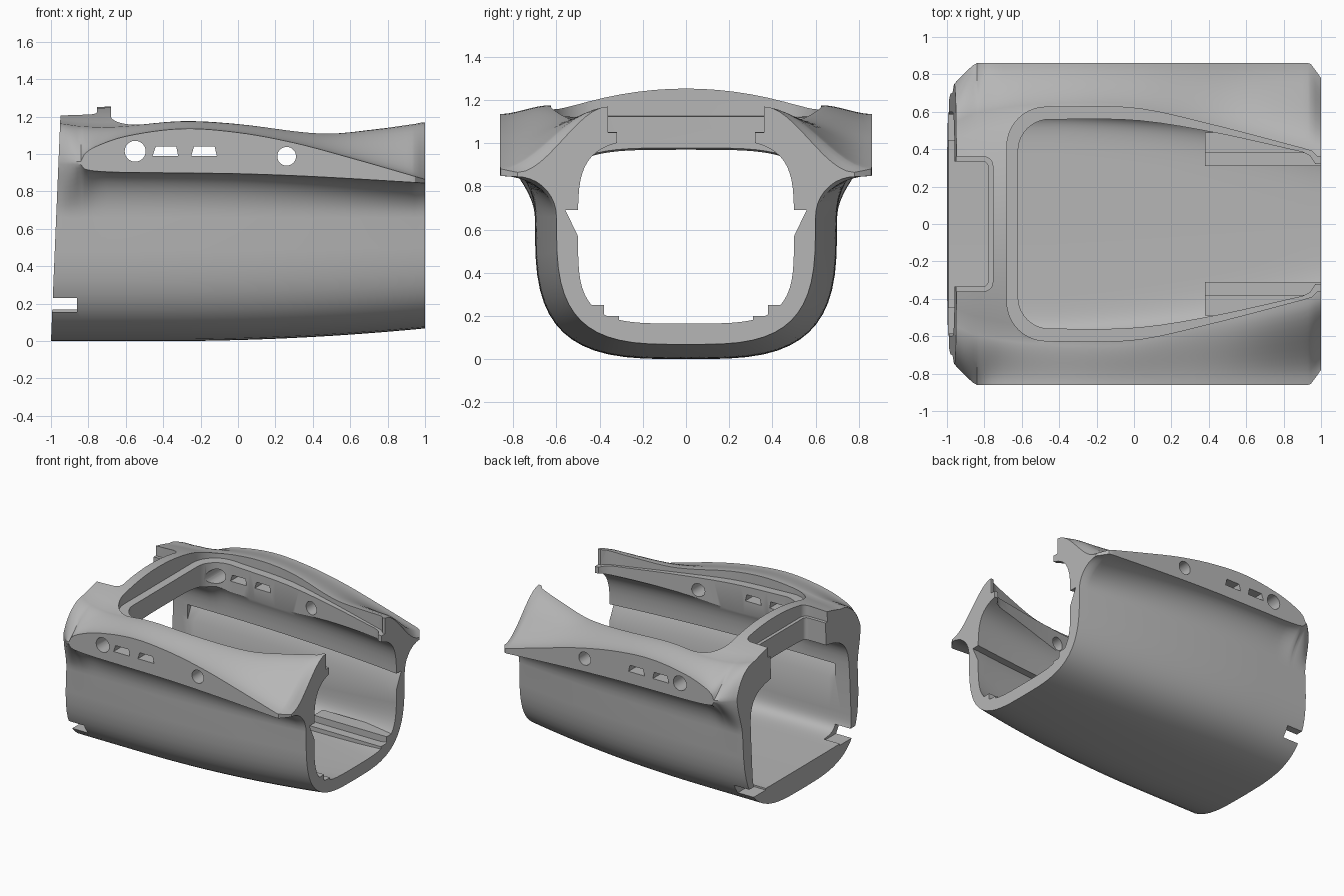
import bpy, bmesh, math

if "Cube" in bpy.data.objects:
    bpy.data.objects.remove(bpy.data.objects["Cube"])

grey = bpy.data.materials.new("plain grey")
grey.use_nodes = True
grey.diffuse_color = (0.47, 0.47, 0.47, 1)
grey.node_tree.nodes["Principled BSDF"].inputs["Base Color"].default_value = (0.47, 0.47, 0.47, 1)


def make(name, bm):
    bmesh.ops.recalc_face_normals(bm, faces=bm.faces)
    me = bpy.data.meshes.new(name)
    bm.to_mesh(me)
    bm.free()
    me.materials.append(grey)
    ob = bpy.data.objects.new(name, me)
    bpy.context.collection.objects.link(ob)
    return ob


def loft(name, rings):
    bm = bmesh.new()
    loops = [[bm.verts.new(p) for p in r] for r in rings]
    n = len(loops[0])
    for a, b in zip(loops, loops[1:]):
        for i in range(n):
            j = (i + 1) % n
            bm.faces.new((a[i], a[j], b[j], b[i]))
    bm.faces.new(loops[0])
    bm.faces.new(loops[-1])
    return make(name, bm)


def curve(keys):
    """Smooth interpolation through (x, value) keys."""
    def f(x):
        if x <= keys[0][0]:
            return keys[0][1]
        for i in range(len(keys) - 1):
            (x0, v0), (x1, v1) = keys[i], keys[i + 1]
            if x <= x1:
                h = x1 - x0
                m0 = (v1 - keys[i - 1][1]) / (x1 - keys[i - 1][0]) if i else (v1 - v0) / h
                m1 = (keys[i + 2][1] - v0) / (keys[i + 2][0] - x0) if i + 2 < len(keys) else (v1 - v0) / h
                t = (x - x0) / h
                return (v0 * (1 + 2 * t) * (1 - t) ** 2 + m0 * h * t * (1 - t) ** 2
                        + v1 * t * t * (3 - 2 * t) + m1 * h * t * t * (t - 1))
        return keys[-1][1]
    return f


def ramp(x, a, b):
    return max(0, min(1, (x - a) / (b - a)))


def ease(t):
    return t * t * (3 - 2 * t)


# Lengthwise shape of the shell
wing_top = curve([(-.84, .96), (-.82, 1.0), (-.76, 1.04), (-.6, 1.095), (-.3, 1.135), (0, 1.115), (.3, 1.06), (.6, .98), (1, .865)])
wing_low = curve([(-.84, .945), (-.82, .92), (-.7, .905), (-.4, .9), (0, .895), (.4, .88), (1, .845)])
wing_y = curve([(-1, .75), (-.92, .81), (-.84, .86), (-.83, .86), (.93, .86), (.945, .855), (1, .78)])
edge_y = curve([(-1, .52), (-.7, .6), (-.3, .63), (0, .62), (.45, .51), (.9, .4), (1, .36)])
edge_z = curve([(-1, 1.165), (-.7, 1.145), (-.3, 1.175), (0, 1.16), (.45, 1.11), (.75, 1.135), (1, 1.17)])
crown = curve([(-1, 1.245), (-.6, 1.252), (.4, 1.2), (1, 1.19)])


def half_width(x):
    return .70 - .1 * ramp(x, -.6, 1) ** 2


def keel(x):
    return .068 * ramp(x, -.4, 1) ** 2


def lean(x, z):
    return x + .042 * z * ramp(x, -.86, -1)


def outer_ring(x):
    w, k, zt, zl, wy = half_width(x), keel(x), wing_top(x), wing_low(x), wing_y(x)
    ey, ez, zc = edge_y(x), edge_z(x), crown(x)
    soft = ease(ramp(x, -.7, -.98))          # rounds the shell ahead of the wing
    pts = []
    for i in range(15):                      # rounded tub
        a = math.pi / 2 * i / 14
        pts.append((w * math.sin(a) ** .6, .66 - (.66 - k) * math.cos(a) ** .6))
    for i in range(1, 10):                   # fillet below the wing
        t = i / 9
        a = math.pi / 2 * t
        fy, fz = 1 - math.cos(a), math.sin(a)
        fy += (ease(t) - fy) * soft
        fz += (t - fz) * soft
        pts.append((w + (wy - w) * fy, .66 + (zl - .66) * fz))
    for i in range(13):                      # fillet above the wing
        t = i / 12
        a = math.pi / 2 * t
        fy, fz = t, ease(t)
        fy += (1 - math.cos(a) - fy) * soft * .6
        fz += (math.sin(a) - fz) * soft
        pts.append((wy + (ey - wy) * fy, zt + (ez - zt) * fz))
    for i in range(1, 9):                    # crown
        t = 1 - i / 8
        pts.append((ey * t, zc - (zc - ez) * t * t))
    pts += [(-y, z) for y, z in pts[-2:0:-1]]
    return [(lean(x, z), y, z) for y, z in pts]


def inner_ring(x):
    """Cabin hollow with a level floor whose corners get rounder to the rear."""
    c = max(-1, min(1, x))
    w = half_width(c) - .1
    hi = .97 + .07 * ramp(c, -.62, -.52) - .02 * max(0, c)
    low_power = 2 / (10 - 6 * ramp(c, -.4, 1))
    ring = []
    for i in range(64):
        a = math.tau * i / 64
        s, q = math.sin(a), math.cos(a)
        h, p = (hi - .6, .5) if s > 0 else (.6 - .165, low_power)
        ring.append((x, w * math.copysign(abs(q) ** p, q), .6 + h * math.copysign(abs(s) ** p, s)))
    return ring


nose = [-1, -.97, -.94, -.91, -.88, -.86, -.84, -.835, -.83, -.82, -.8, -.78, -.76, -.73, -.7]
xs = nose + [-.7 + .05 * i for i in range(1, 33)] + [.93, .945, .97, 1]
body = loft("fuselage_shell", [outer_ring(x) for x in xs])


def prism(name, outline, axis, lo, hi):
    """Extrude an outline upward (axis z) or sideways (axis y); lo may depend on x."""
    low = lo if callable(lo) else (lambda x: lo)
    if axis == "z":
        rings = [[(x, y, low(x)) for x, y in outline], [(x, y, hi) for x, y in outline]]
    else:
        rings = [[(x, low(x), z) for x, z in outline], [(x, hi, z) for x, z in outline]]
    return loft(name, rings)


def mirrored(half):
    return half + [(x, -y) for x, y in reversed(half)]


def corner(cx, cy, r, n=10):
    return [(cx - r * math.cos(math.pi / 2 * i / n), cy + r * math.sin(math.pi / 2 * i / n)) for i in range(n + 1)]


def circle(cx, cz, r):
    return [(cx + r * math.cos(math.tau * i / 32), cz + r * math.sin(math.tau * i / 32)) for i in range(32)]


def along(f, a, b, n):
    return [(a + (b - a) * i / n, f(a + (b - a) * i / n)) for i in range(n + 1)]


def notch(back, side, r):
    arc = [(-x, y) for x, y in corner(back + r, side - r, r)]
    return mirrored([(-1.2, side)] + arc[::-1])


def groove(side):
    """Wedge-shaped groove along the cabin wall."""
    rings = []
    for x in [-.85 + .1 * i for i in range(19)] + [1.05]:
        w = half_width(x) - .1
        rings.append([(x, side * (w + d), z) for d, z in ((-.04, .69), (.055, .69), (-.005, .565), (-.04, .565))])
    return loft("wall_groove_cutter", rings)


rim_out = curve([(-.46, .625), (0, .62), (.4, .535), (.9, .405)])
rim_in = curve([(-.44, .56), (0, .555), (.4, .495), (.9, .385)])
out_half = corner(-.47, .415, .21) + along(rim_out, -.4, .9, 12) + [(.95, .39), (.98, .36), (1.2, .36)]
in_half = corner(-.45, .39, .17) + along(rim_in, -.4, .9, 12) + [(.94, .365), (.97, .32), (1.2, .32)]

cutters = [
    loft("cabin_cutter", [inner_ring(x) for x in [-1.1] + [-1 + .05 * i for i in range(41)] + [1.1]]),
    prism("hatch_cutter", mirrored(in_half), "z", .7, 1.5),
    prism("ledge_cutter", mirrored(out_half), "z", lambda x: 1.095 - .045 * x, 1.5),
    prism("front_notch_cutter", notch(-.78 * -1, .335, .03), "z", .7, 1.5),
    prism("front_recess_cutter", notch(.755, .36, .05), "z", 1.13, 1.5),
    prism("spar_hole_cutter", circle(-.55, 1.015, .056), "y", -1, 1),
    prism("pin_hole_cutter", circle(.26, .988, .05), "y", -1, 1),
    prism("plug_slot_cutter_a", [(-.457, .99), (-.32, .99), (-.33, 1.04), (-.44, 1.04)], "y", -1, 1),
    prism("plug_slot_cutter_b", [(-.25, .99), (-.113, .99), (-.125, 1.04), (-.235, 1.04)], "y", -1, 1),
]
for side in (1, -1):
    slot = [(-1.2, .155), (-.86, .155), (-.86, .23), (-1.2, .23)]
    cutters += [groove(side), prism("side_slot_cutter", slot, "y", side * .45, side)]

bpy.context.view_layer.objects.active = body
for c in cutters:
    c.hide_render = True
    m = body.modifiers.new(c.name, "BOOLEAN")
    m.operation, m.solver, m.object = "DIFFERENCE", "EXACT", c
    bpy.ops.object.modifier_apply(modifier=m.name)
    bpy.data.objects.remove(c)

# Stepped blocks on the cabin floor
parts = [body]
for side, label in ((1, "left"), (-1, "right")):
    for step, (y0, y1, z0, z1) in {"low": (.31, .45, .16, .2), "high": (.38, .49, .2, .25)}.items():
        box = [(.38, side * y0), (1, side * y0), (1, side * y1), (.38, side * y1)]
        parts.append(prism(label + "_floor_step_" + step, box, "z", z0, z1))

# Smooth shading with crisp edges
for ob in parts:
    bpy.ops.object.select_all(action="DESELECT")
    ob.select_set(True)
    bpy.context.view_layer.objects.active = ob
    bpy.ops.object.shade_smooth_by_angle(angle=math.radians(30))
